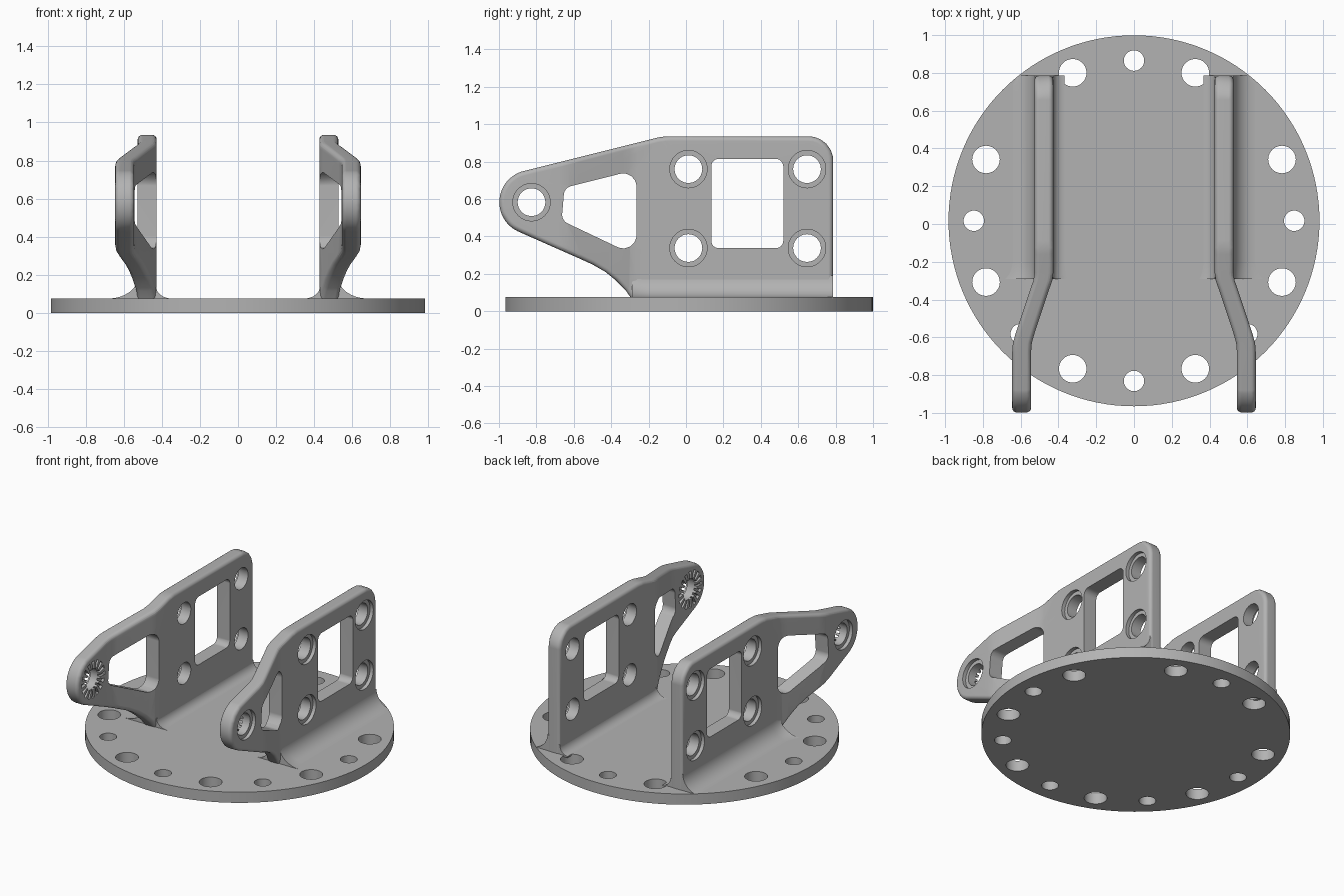
import bpy, bmesh, math
from mathutils import Vector

if "Cube" in bpy.data.objects:
    bpy.data.objects.remove(bpy.data.objects["Cube"], do_unlink=True)

GREY = (0.45, 0.45, 0.45, 1)
metal = bpy.data.materials.new("grey metal")
metal.use_nodes = True
metal.diffuse_color = GREY
metal.node_tree.nodes["Principled BSDF"].inputs["Base Color"].default_value = GREY

DISC_R, DISC_Y, DISC_TOP = 0.982, 0.017, 0.075
PLATE_X, HALF = 0.477, 0.05
ARM = (-0.826, 0.583)


def circle(centre, r, n=40):
    return [(centre[0] + r * math.cos(math.tau * i / n),
             centre[1] + r * math.sin(math.tau * i / n)) for i in range(n)]


def rounded(corners, steps=6):
    """Polygon of (u, v, radius) corners, each replaced by an arc."""
    out = []
    for i, (u, v, r) in enumerate(corners):
        p = Vector((u, v))
        a = (Vector(corners[i - 1][:2]) - p).normalized()
        b = (Vector(corners[(i + 1) % len(corners)][:2]) - p).normalized()
        if r == 0:
            out.append((u, v))
            continue
        half = a.angle(b) / 2
        centre = p + (a + b).normalized() * (r / math.sin(half))
        reach = r / math.tan(half)
        start, end = p + a * reach - centre, p + b * reach - centre
        for k in range(steps + 1):
            d = start.lerp(end, k / steps).normalized() * r
            out.append(tuple(centre + d))
    return out


def prism(bm, pts, lo, hi, axis):
    """Extrude a closed outline along x (points are y, z) or z (points are x, y)."""
    place = (lambda p, h: (h, p[0], p[1])) if axis == "x" else (lambda p, h: (p[0], p[1], h))
    rings = [[bm.verts.new(place(p, h)) for p in pts] for h in (lo, hi)]
    caps = [bm.faces.new(r) for r in rings]
    n = len(pts)
    for i in range(n):
        j = (i + 1) % n
        bm.faces.new((rings[0][i], rings[0][j], rings[1][j], rings[1][i]))
    return caps


def make_object(name, bm):
    bmesh.ops.recalc_face_normals(bm, faces=bm.faces)
    me = bpy.data.meshes.new(name)
    bm.to_mesh(me)
    bm.free()
    me.materials.append(metal)
    ob = bpy.data.objects.new(name, me)
    bpy.context.collection.objects.link(ob)
    return ob


def cut(ob, shapes, axis):
    """Subtract a set of (outline, low, high) prisms from an object."""
    bm = bmesh.new()
    for pts, lo, hi in shapes:
        prism(bm, pts, lo, hi, axis)
    cutter = make_object("cutter", bm)
    mod = ob.modifiers.new("cut", "BOOLEAN")
    mod.operation, mod.solver, mod.object = "DIFFERENCE", "EXACT", cutter
    dg = bpy.context.evaluated_depsgraph_get()
    me = bpy.data.meshes.new_from_object(ob.evaluated_get(dg))
    ob.modifiers.clear()
    ob.data = me
    bpy.data.objects.remove(cutter, do_unlink=True)


def smooth(ob):
    bpy.ops.object.select_all(action="DESELECT")
    ob.select_set(True)
    bpy.context.view_layer.objects.active = ob
    bpy.ops.object.shade_smooth_by_angle(angle=math.radians(35))
    mod = ob.modifiers.new("flat faces", "WEIGHTED_NORMAL")
    mod.keep_sharp = True


# Base disc with alternating large and small bolt holes
bm = bmesh.new()
prism(bm, circle((0, DISC_Y), DISC_R, 128), 0, DISC_TOP, "z")
disc = make_object("base_disc", bm)
bolts = []
for k in range(16):
    if k in (2, 6):          # no holes beneath the rear plate ends
        continue
    a = math.tau * k / 16
    centre = (0.848 * math.cos(a), DISC_Y + 0.848 * math.sin(a))
    bolts.append((circle(centre, 0.073 if k % 2 else 0.054), -0.1, 0.2))
cut(disc, bolts, "z")
smooth(disc)

# Side plate outline: rounded arm end, sloping top, curved underside
arm_end = [(ARM[0] + 0.172 * math.cos(math.radians(a)),
            ARM[1] + 0.172 * math.sin(math.radians(a))) for a in range(246, 103, -6)]
rear = rounded([(-0.125, 0.935, 0.3), (0.787, 0.935, 0.13), (0.787, 0.03, 0), (-0.27, 0.03, 0)])
under = [(-0.29, 0.065), (-0.325, 0.115), (-0.375, 0.165), (-0.43, 0.21),
         (-0.5, 0.25), (-0.57, 0.282)]
# guide corner before the rear curve is the arm's top tangent point
rear = rounded([(*arm_end[-1], 0), (-0.125, 0.935, 0.3), (0.787, 0.935, 0.13),
                (0.787, 0.03, 0), (-0.27, 0.03, 0)])[1:]
outline = arm_end + rear + under

square_window = rounded([(0.135, 0.337, 0.04), (0.52, 0.337, 0.04),
                         (0.52, 0.815, 0.04), (0.135, 0.815, 0.04)])
arm_window = rounded([(-0.665, 0.485, 0.05), (-0.265, 0.295, 0.07),
                      (-0.265, 0.757, 0.07), (-0.65, 0.66, 0.05)])
mounts = [(y, z) for y in (0.013, 0.647) for z in (0.338, 0.76)] + [ARM]

# Sideways offset of the arm along y
BEND = [(-0.26, 0), (-0.3, 0.006), (-0.34, 0.02), (-0.58, 0.1), (-0.63, 0.114), (-0.68, 0.118)]


def offset(y):
    if y >= BEND[0][0]:
        return 0
    for (y0, d0), (y1, d1) in zip(BEND, BEND[1:]):
        if y >= y1:
            return d0 + (d1 - d0) * (y - y0) / (y1 - y0)
    return BEND[-1][1]


def groove(a):
    """Radial slot outline around the arm hole."""
    c, s = math.cos(a), math.sin(a)
    return [(ARM[0] + r * c - w * s, ARM[1] + r * s + w * c)
            for r, w in ((0.068, -0.006), (0.128, -0.013), (0.128, 0.013), (0.068, 0.006))]


def side_plate(name, side):
    bm = bmesh.new()
    caps = prism(bm, outline, -HALF, HALF, "x")
    rim = list({e for f in caps for e in f.edges})
    bmesh.ops.recalc_face_normals(bm, faces=bm.faces)
    bmesh.ops.bevel(bm, geom=rim, offset=0.025, segments=4, profile=0.5,
                    affect="EDGES", clamp_overlap=True)
    ob = make_object(name, bm)
    # windows and bolt holes, outer counterbores, inner locking teeth
    cut(ob, [(p, -0.2, 0.2) for p in [square_window, arm_window]
             + [circle(m, 0.074) for m in mounts]], "x")
    cut(ob, [(circle(m, 0.1), 0.025, 0.2) for m in mounts], "x")
    cut(ob, [(groove(math.tau * k / 16), -0.2, -0.03) for k in range(16)], "x")
    # bend the arm outwards, then mirror to the wanted side
    bm = bmesh.new()
    bm.from_mesh(ob.data)
    bmesh.ops.triangulate(bm, faces=bm.faces)
    for y, _ in BEND:
        bmesh.ops.bisect_plane(bm, geom=bm.verts[:] + bm.edges[:] + bm.faces[:],
                               plane_co=(0, y, 0), plane_no=(0, 1, 0))
    for v in bm.verts:
        v.co.x = side * (v.co.x + PLATE_X + offset(v.co.y))
    bmesh.ops.recalc_face_normals(bm, faces=bm.faces)
    bm.to_mesh(ob.data)
    bm.free()
    smooth(ob)


def base_fillet(name, side):
    """Concave root between plate and disc, flaring at its front end."""
    bm = bmesh.new()
    rings = []
    for y, flare in ((-0.29, 1.35), (-0.27, 1.2), (-0.24, 1.08), (-0.2, 1),
                     (0.7, 1), (0.74, 1), (0.785, 1)):
        limit = math.sqrt(DISC_R ** 2 - (y - DISC_Y) ** 2)
        pts = []
        for sign, r in ((-1, 0.06), (1, 0.115)):
            arc = []
            for k in range(9):
                a = math.pi / 2 * k / 8
                x = PLATE_X + sign * (HALF - 0.002 + r * flare * (1 - math.sin(a)))
                arc.append((min(x, limit), DISC_TOP + r * (1 - math.cos(a))))
            foot = (arc[0][0], DISC_TOP - 0.01)
            pts += [foot] + arc if sign < 0 else arc[::-1] + [foot]
        rings.append([bm.verts.new((side * x, y, z)) for x, z in pts])
    for a, b in zip(rings, rings[1:]):
        for i in range(len(a)):
            j = (i + 1) % len(a)
            bm.faces.new((a[i], a[j], b[j], b[i]))
    bm.faces.new(rings[0])
    bm.faces.new(rings[-1])
    smooth(make_object(name, bm))


for label, side in (("left", 1), ("right", -1)):
    side_plate(label + "_side_plate", side)
    base_fillet(label + "_base_fillet", side)
